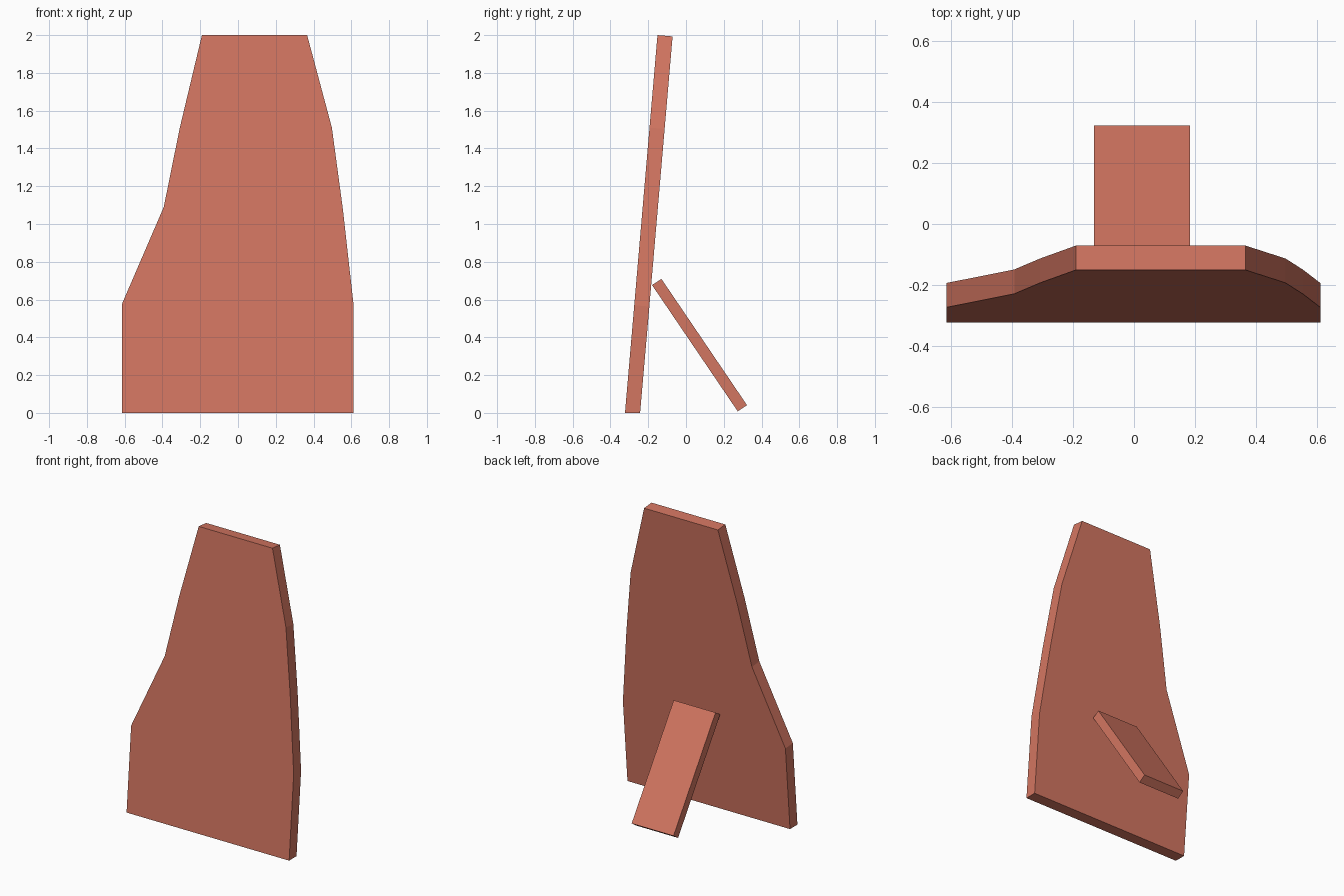
import bpy
import bmesh
from mathutils import Vector

cube = bpy.data.objects.get("Cube")
if cube:
    bpy.data.objects.remove(cube, do_unlink=True)

# Single terracotta colour
clay = bpy.data.materials.new("terracotta")
clay.use_nodes = True
colour = (0.65, 0.18, 0.12, 1)
clay.diffuse_color = colour
clay.node_tree.nodes["Principled BSDF"].inputs["Base Color"].default_value = colour


def slab(name, outline, offset, floor=None):
    """Extrude a flat outline along an offset; optionally trim it level with the floor."""
    bm = bmesh.new()
    face = bm.faces.new([bm.verts.new(p) for p in outline])
    result = bmesh.ops.extrude_face_region(bm, geom=[face], use_keep_orig=True)
    moved = [v for v in result["geom"] if isinstance(v, bmesh.types.BMVert)]
    bmesh.ops.translate(bm, verts=moved, vec=Vector(offset))
    if floor is not None:
        for v in bm.verts:
            v.co.z = max(v.co.z, floor)
    bmesh.ops.recalc_face_normals(bm, faces=bm.faces)
    mesh = bpy.data.meshes.new(name)
    bm.to_mesh(mesh)
    bm.free()
    mesh.materials.append(clay)
    obj = bpy.data.objects.new(name, mesh)
    bpy.context.collection.objects.link(obj)
    return obj


# Leaning panel: front silhouette (x, z) laid on a plane tilted backwards
silhouette = [(-0.615, 0), (0.612, 0), (0.612, 0.57), (0.555, 1.08), (0.497, 1.51),
              (0.366, 2), (-0.191, 2), (-0.308, 1.51), (-0.393, 1.09), (-0.615, 0.575)]
lean = 0.086
front_y = -0.323
slab("standing_panel", [(x, front_y + lean * z, z) for x, z in silhouette],
     (0, 0.08, -0.08 * lean), floor=0)

# Rear support leg: side profile (y, z) extruded across its width
profile = [(-0.18, 0.677), (-0.13, 0.709), (0.323, 0.041), (0.274, 0.008)]
slab("rear_support", [(-0.132, y, z) for y, z in profile], (0.316, 0, 0))
